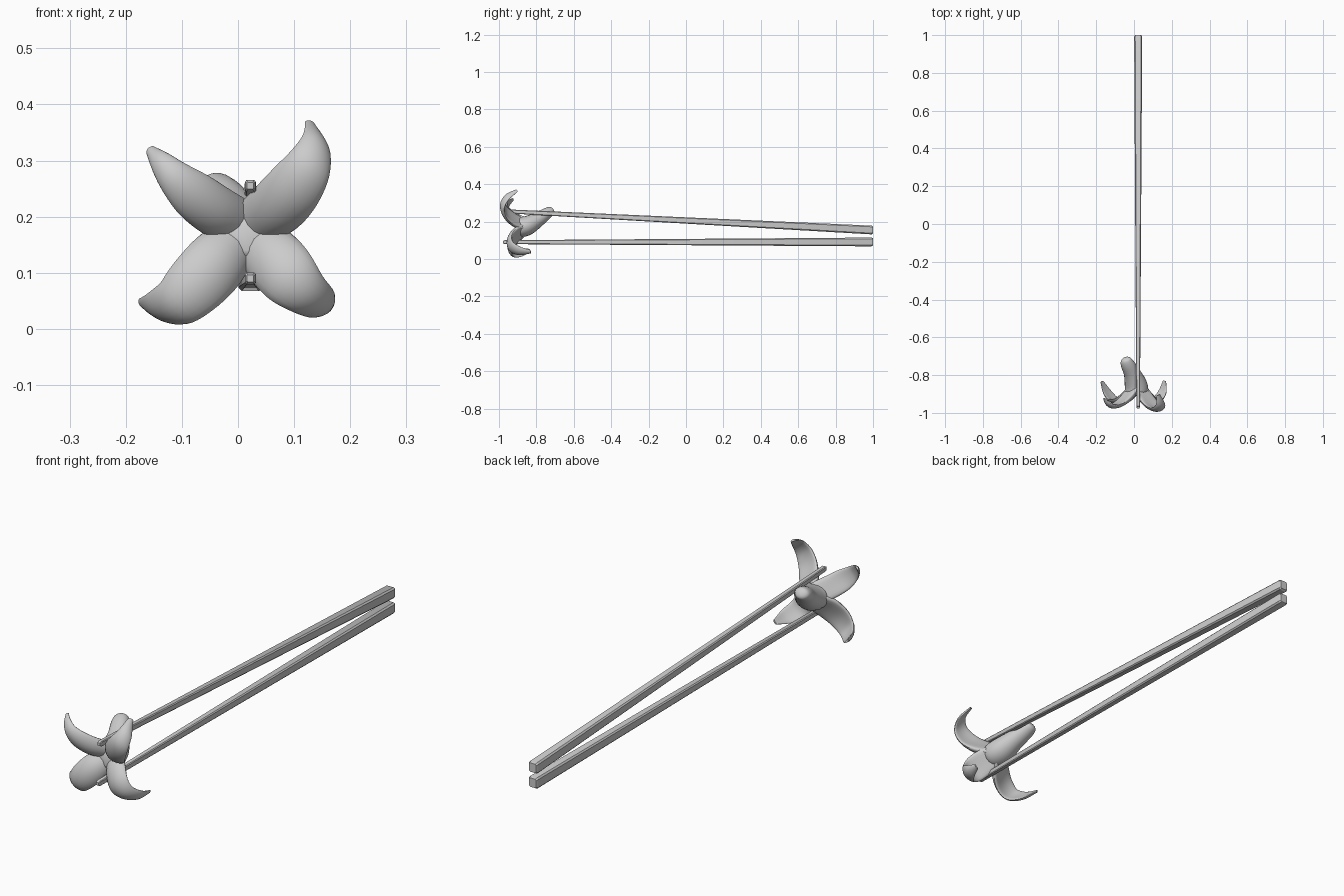
import bpy, bmesh, math
from mathutils import Vector


def catmull(rows, steps=5):
    """Smoothly resample rows of numbers."""
    p = [rows[0]] + rows + [rows[-1]]
    out = []
    for i in range(1, len(p) - 2):
        for s in range(steps):
            t = s / steps
            out.append([0.5 * (2*b + (c-a)*t + (2*a-5*b+4*c-d)*t*t + (3*b-a-3*c+d)*t**3)
                        for a, b, c, d in zip(p[i-1], p[i], p[i+1], p[i+2])])
    out.append(list(rows[-1]))
    return out


def skin(name, rings, angle):
    bm = bmesh.new()
    loops = [[bm.verts.new(v) for v in ring] for ring in rings]
    n = len(loops[0])
    for a, b in zip(loops, loops[1:]):
        for i in range(n):
            bm.faces.new((a[i], a[(i+1) % n], b[(i+1) % n], b[i]))
    bm.faces.new(loops[0])
    bm.faces.new(loops[-1])
    bmesh.ops.recalc_face_normals(bm, faces=bm.faces)
    me = bpy.data.meshes.new(name)
    bm.to_mesh(me)
    bm.free()
    ob = bpy.data.objects.new(name, me)
    bpy.context.collection.objects.link(ob)
    bpy.context.view_layer.objects.active = ob
    ob.select_set(True)
    bpy.ops.object.shade_smooth_by_angle(angle=math.radians(angle))
    ob.select_set(False)
    return ob


def loft(name, rows, side, bend, sides=20):
    """rows: x, y, z, half width, half thickness. Edges bend backwards."""
    rows = catmull(rows)
    pts = [Vector(r[:3]) for r in rows]
    rings = []
    for i, r in enumerate(rows):
        t = (pts[min(i+1, len(pts)-1)] - pts[max(i-1, 0)]).normalized()
        w = (side - t * side.dot(t)).normalized()
        n = t.cross(w)
        if n.y < 0 and bend:
            n = -n
        ring = []
        for k in range(sides):
            a = 2 * math.pi * k / sides
            c, s = math.cos(a), math.sin(a)
            ring.append(pts[i] + w*c*r[3] + n*(s*r[4] + bend*c*c*r[3]))
        rings.append(ring)
    return skin(name, rings, 50)


# chopsticks: tapered square bars with chamfered corners
def chopstick(name, z_back, z_tip, y_tip):
    rings = []
    for x, y, z, hx, hz in ((0.022, 1, z_back, 0.017, 0.019),
                            (0.022, 0.992, z_back, 0.0215, 0.0235),
                            (0.022, y_tip + 0.008, z_tip, 0.0095, 0.0105),
                            (0.022, y_tip, z_tip, 0.006, 0.006)):
        c = 0.72
        rings.append([(x + a*hx, y, z + b*hz) for a, b in
                      ((1, c), (c, 1), (-c, 1), (-1, c), (-1, -c), (-c, -1), (c, -1), (1, -c))])
    skin(name, rings, 30)


chopstick("upper_chopstick", 0.155, 0.255, -0.968)
chopstick("lower_chopstick", 0.091, 0.09, -0.978)

# rounded stem running into the flower centre
loft("flower_stem", [
    [-0.044, -0.709, 0.262, 0.008, 0.008],
    [-0.042, -0.716, 0.258, 0.026, 0.022],
    [-0.034, -0.742, 0.245, 0.037, 0.030],
    [-0.010, -0.790, 0.212, 0.045, 0.040],
    [0.010, -0.850, 0.178, 0.060, 0.052],
    [0.015, -0.892, 0.168, 0.058, 0.050],
    [0.016, -0.908, 0.168, 0.030, 0.028]], Vector((1, 0, 0)), 0)

# four petals curling backwards
petals = {
    "upper_right_petal": [
        [0.020, -0.865, 0.175, 0.045, 0.022], [0.060, -0.928, 0.206, 0.052, 0.020],
        [0.095, -0.970, 0.245, 0.051, 0.014], [0.126, -0.983, 0.292, 0.042, 0.011],
        [0.141, -0.958, 0.335, 0.028, 0.008], [0.130, -0.905, 0.367, 0.011, 0.004]],
    "upper_left_petal": [
        [0.010, -0.865, 0.180, 0.045, 0.022], [-0.033, -0.920, 0.205, 0.046, 0.020],
        [-0.075, -0.955, 0.236, 0.043, 0.014], [-0.113, -0.966, 0.270, 0.032, 0.011],
        [-0.140, -0.952, 0.299, 0.021, 0.008], [-0.158, -0.925, 0.320, 0.009, 0.004]],
    "lower_left_petal": [
        [0.010, -0.865, 0.170, 0.045, 0.022], [-0.030, -0.918, 0.126, 0.056, 0.020],
        [-0.072, -0.942, 0.082, 0.055, 0.014], [-0.113, -0.935, 0.045, 0.046, 0.011],
        [-0.147, -0.893, 0.034, 0.033, 0.009], [-0.172, -0.834, 0.044, 0.011, 0.004]],
    "lower_right_petal": [
        [0.020, -0.865, 0.170, 0.045, 0.022], [0.058, -0.918, 0.130, 0.055, 0.020],
        [0.092, -0.945, 0.092, 0.053, 0.014], [0.127, -0.935, 0.059, 0.042, 0.011],
        [0.155, -0.890, 0.039, 0.031, 0.009], [0.163, -0.830, 0.037, 0.011, 0.004]],
}
for name, rows in petals.items():
    d = Vector(rows[4][:3]) - Vector(rows[0][:3])
    loft(name, rows, Vector((-d.z, 0, d.x)).normalized(), 0.25)
